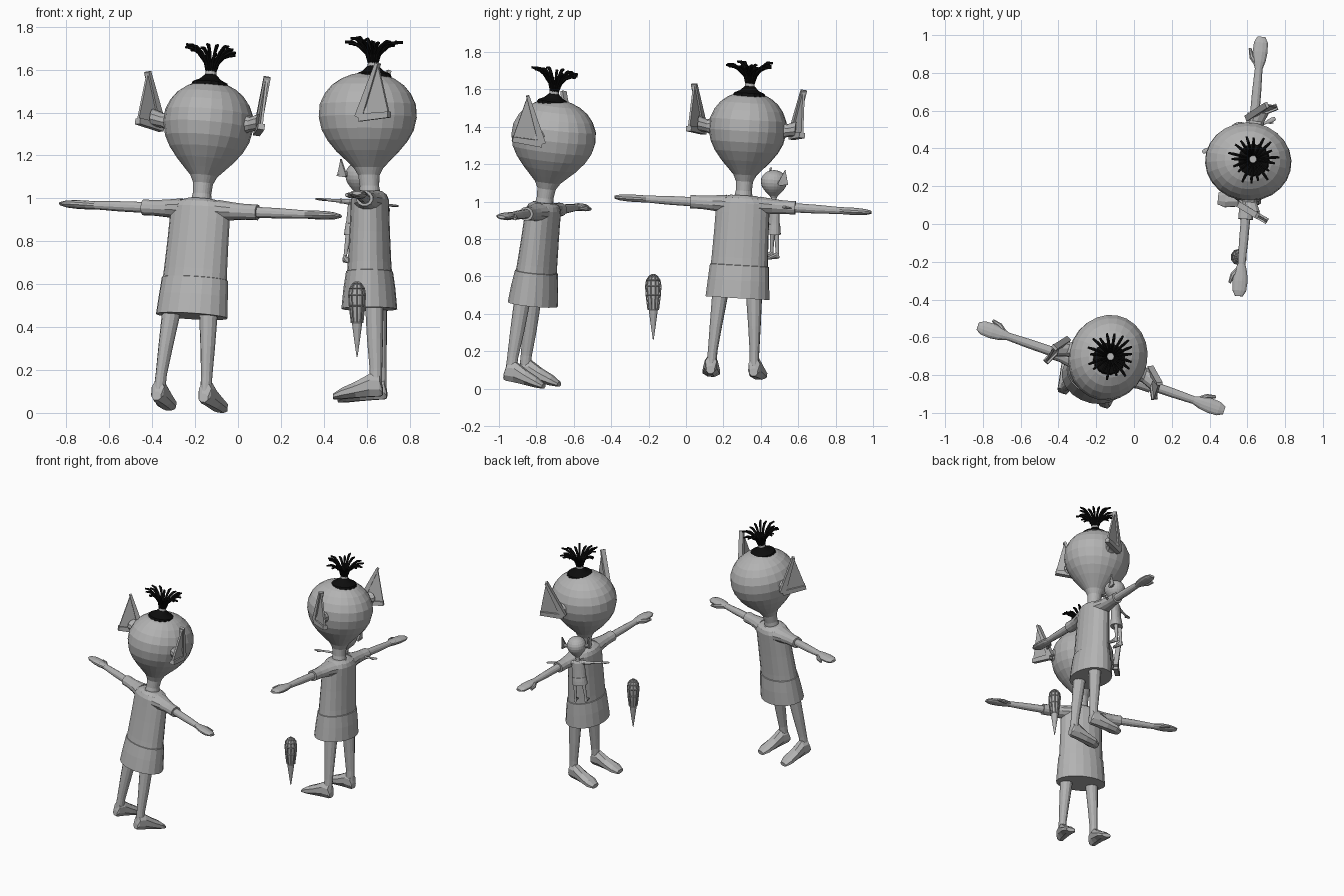
import bpy, bmesh, math, random
from mathutils import Vector, Matrix

if "Cube" in bpy.data.objects:
    bpy.data.objects.remove(bpy.data.objects["Cube"])

random.seed(4)


def material(name, c):
    m = bpy.data.materials.new(name)
    m.diffuse_color = (c, c, c, 1)
    m.use_nodes = True
    m.node_tree.nodes["Principled BSDF"].inputs["Base Color"].default_value = m.diffuse_color
    return m


GREY = material("mid grey", 0.45)
BLACK = material("black", 0.004)


def finish(name, bm, mat, M):
    bmesh.ops.recalc_face_normals(bm, faces=bm.faces)
    me = bpy.data.meshes.new(name)
    bm.to_mesh(me)
    bm.free()
    me.transform(M)
    me.materials.append(mat)
    ob = bpy.data.objects.new(name, me)
    bpy.context.collection.objects.link(ob)
    return ob


def loft(name, rings, segs, mat, M, caps=True):
    """Skin elliptical rings given as (centre, half axis u, half axis v)."""
    bm = bmesh.new()
    loops = []
    for c, u, v in rings:
        c, u, v = Vector(c), Vector(u), Vector(v)
        loops.append([bm.verts.new(c + u * math.cos(a) + v * math.sin(a))
                      for a in (2 * math.pi * (i + 0.5) / segs for i in range(segs))])
    for a, b in zip(loops, loops[1:]):
        for i in range(segs):
            j = (i + 1) % segs
            bm.faces.new((a[i], a[j], b[j], b[i]))
    if caps:
        bm.faces.new(loops[0])
        bm.faces.new(loops[-1])
    return finish(name, bm, mat, M)


def upright(profile, x=0, y=0):
    """Rings stacked in z from (z, rx, ry)."""
    return [((x, y, z), (rx, 0, 0), (0, ry, 0)) for z, rx, ry in profile]


def sideways(profile, z):
    """Rings along x from (x, half depth, half height)."""
    return [((x, 0, z), (0, d, 0), (0, 0, h)) for x, d, h in profile]


def tube(name, pts, radii, segs, mat, M):
    """Round tube following a few points."""
    rings = []
    for i, p in enumerate(pts):
        d = (pts[min(i + 1, len(pts) - 1)] - pts[max(i - 1, 0)]).normalized()
        u = d.orthogonal().normalized()
        ref = Vector((-d.y, d.x, 0))
        if ref.length > 0.05:
            u = ref.normalized()
        rings.append((p, u * radii[i], d.cross(u) * radii[i]))
    return loft(name, rings, segs, mat, M)


def hull(name, pts, mat, M):
    bm = bmesh.new()
    for p in pts:
        bm.verts.new(p)
    bmesh.ops.convex_hull(bm, input=bm.verts)
    return finish(name, bm, mat, M)


def bar(a, b, ra, rb, n):
    """Corner points of a strip from a to b, thickened along n."""
    side = (b - a).cross(n).normalized()
    return [p + n * s * 0.016 + side * t * r for p, r in ((a, ra), (b, rb))
            for s in (-1, 1) for t in (-1, 1)]


def figure(tag, M, hair=True):
    # head with pointed chin and neck
    head = [(0.96, .05, .05), (1.0, .043, .045), (1.05, .046, .05), (1.085, .062, .07),
            (1.12, .095, .105), (1.16, .132, .146), (1.21, .170, .187), (1.26, .195, .215),
            (1.32, .208, .229), (1.38, .205, .225), (1.43, .184, .202), (1.47, .154, .169),
            (1.50, .115, .126), (1.52, .07, .077), (1.53, .02, .02)]
    rings = [((0, -0.012 * min(1, (z - .96) / .2), z), (rx, 0, 0), (0, ry, 0))
             for z, rx, ry in head]
    loft(tag + "_head", rings, 24, GREY, M)
    # tunic
    loft(tag + "_tunic", upright([
        (.425, .172, .13), (.52, .165, .121), (.60, .159, .109), (.602, .154, .104),
        (.64, .152, .101), (.78, .147, .094), (.88, .145, .09), (.935, .142, .088),
        (.96, .118, .078), (.975, .07, .058)]), 20, GREY, M)
    for side, s in (("left", 1), ("right", -1)):
        S = M @ Matrix.Diagonal((s, 1, 1, 1))
        n = f"{tag}_{side}_"
        # sleeve, arm, hand
        loft(n + "sleeve", sideways([(.09, .07, .05), (.16, .05, .042), (.22, .04, .037),
                                     (.282, .04, .037)], .925), 12, GREY, S)
        loft(n + "arm", sideways([(.25, .026, .026), (.40, .025, .024), (.52, .021, .019),
                                  (.56, .034, .02), (.61, .041, .02), (.66, .038, .016),
                                  (.69, .022, .008)], .925), 12, GREY, S)
        tube(n + "thumb", [Vector((.545, -.015, .925)), Vector((.58, -.042, .922)),
                           Vector((.625, -.055, .92))], (.014, .014, .008), 8, GREY, S)
        # leg and foot
        loft(n + "leg", [((.115, .042, .06), (.027, 0, 0), (0, .03, 0)),
                         ((.112, .042, .14), (.026, 0, 0), (0, .03, 0)),
                         ((.103, .036, .28), (.034, 0, 0), (0, .038, 0)),
                         ((.088, .03, .48), (.046, 0, 0), (0, .045, 0))], 12, GREY, S)
        foot = [(.074, .022, .015, .055), (.062, .03, .01, .11), (.015, .034, .008, .115),
                (-.05, .041, .003, .078), (-.115, .046, -.003, .048), (-.155, .03, -.004, .022)]
        loft(n + "foot", [((.12 - y * .06, y, (a + b) / 2), (w * 1.1, 0, 0),
                           (0, 0, (b - a) * .54)) for y, w, a, b in foot], 8, GREY, S)
        # ear: stalk, thin dish and two thick rims
        tip, back, front = (Vector((.295, .06, 1.555)), Vector((.305, .115, 1.315)),
                            Vector((.235, -.03, 1.305)))
        nrm = (back - tip).cross(front - tip).normalized()
        hull(n + "ear_dish", [p + nrm * t for p in (tip, back, front)
                              for t in (-.006, .006)], GREY, S)
        hull(n + "ear_front_rim", bar(tip, front, .008, .02, nrm), GREY, S)
        hull(n + "ear_lower_rim", bar(front, back, .018, .014, nrm), GREY, S)
        loft(n + "ear_stalk", [((.17, 0, 1.335), (0, .05, 0), (0, 0, .055)),
                               ((.215, .015, 1.335), (0, .04, 0), (0, 0, .035)),
                               ((.262, .03, 1.345), (0, .045, 0), (0, 0, .04))], 10, GREY, S)
    if not hair:
        return
    # hair cap with jagged edge
    H = M @ Matrix.Translation((0, .012, 0))
    bm = bmesh.new()
    k = 32
    rows = [[bm.verts.new((r * q * math.cos(a), r * q * math.sin(a), z - (q - 1) * .12))
             for i in range(k) for a in [2 * math.pi * i / k]
             for q in [1 if not jag or i % 2 else random.uniform(1.1, 1.25)]]
            for r, z, jag in ((.086, 1.497, True), (.082, 1.522, False),
                              (.05, 1.537, False), (.026, 1.56, False))]
    for a, b in zip(rows, rows[1:]):
        for i in range(k):
            j = (i + 1) % k
            bm.faces.new((a[i], a[j], b[j], b[i]))
    bm.faces.new(rows[-1])
    finish(tag + "_hair_cap", bm, BLACK, H)
    # hair band and spray of strands
    loft(tag + "_hair_band", upright([(1.535, .026, .026), (1.55, .028, .028),
                                      (1.58, .024, .024), (1.595, .02, .02)]), 14, GREY, H)
    for i in range(18):
        a = 2 * math.pi * i / 18 + random.uniform(-.06, .06)
        f, up = random.uniform(.85, 1.12), random.uniform(-.012, .022)
        path = [Vector((r * math.cos(a), r * math.sin(a), z)) for r, z in (
            (.018, 1.57), (.03, 1.615), (.062 * f, 1.65 + up * .6),
            (.095 * f, 1.668 + up), (.125 * f, 1.668 + up))]
        tube(f"{tag}_hair_strand_{i}", path, (.006, .0075, .008, .009, .006), 6, BLACK, H)


def place(x, y, z, yaw, pitch=0, roll=0, scale=1):
    """Positive pitch leans forward, positive roll leans to the figure's right."""
    R = lambda d, ax: Matrix.Rotation(math.radians(d), 4, ax)
    return (Matrix.Translation((x, y, z)) @ R(yaw, 'Z') @ R(pitch, 'X')
            @ R(-roll, 'Y') @ Matrix.Scale(scale, 4))


figure("leaning_figure", place(-.25, -.866, .03, 161.4, 7.5, 2.4))
figure("upright_figure", place(.61, .25, .06, -95, 0, 3.4))
figure("doll", place(.535, .46, .695, 25, 0, -4.5, .31), hair=False)

# hanging spindle with a lattice over its upper half
T = Matrix.Translation((.555, -.175, 0))
spindle = [(.26, .002, .002), (.34, .014, .014), (.42, .025, .025), (.50, .035, .035),
           (.55, .038, .038), (.58, .033, .033), (.60, .02, .02), (.61, .006, .006)]
loft("spindle", upright(spindle), 12, GREY, T)
net = loft("spindle_lattice", upright([(z, r + .003, r + .003) for z, r, _ in spindle[2:]]),
           10, GREY, T, caps=False)
w = net.modifiers.new("net", 'WIREFRAME')
w.thickness = .006
